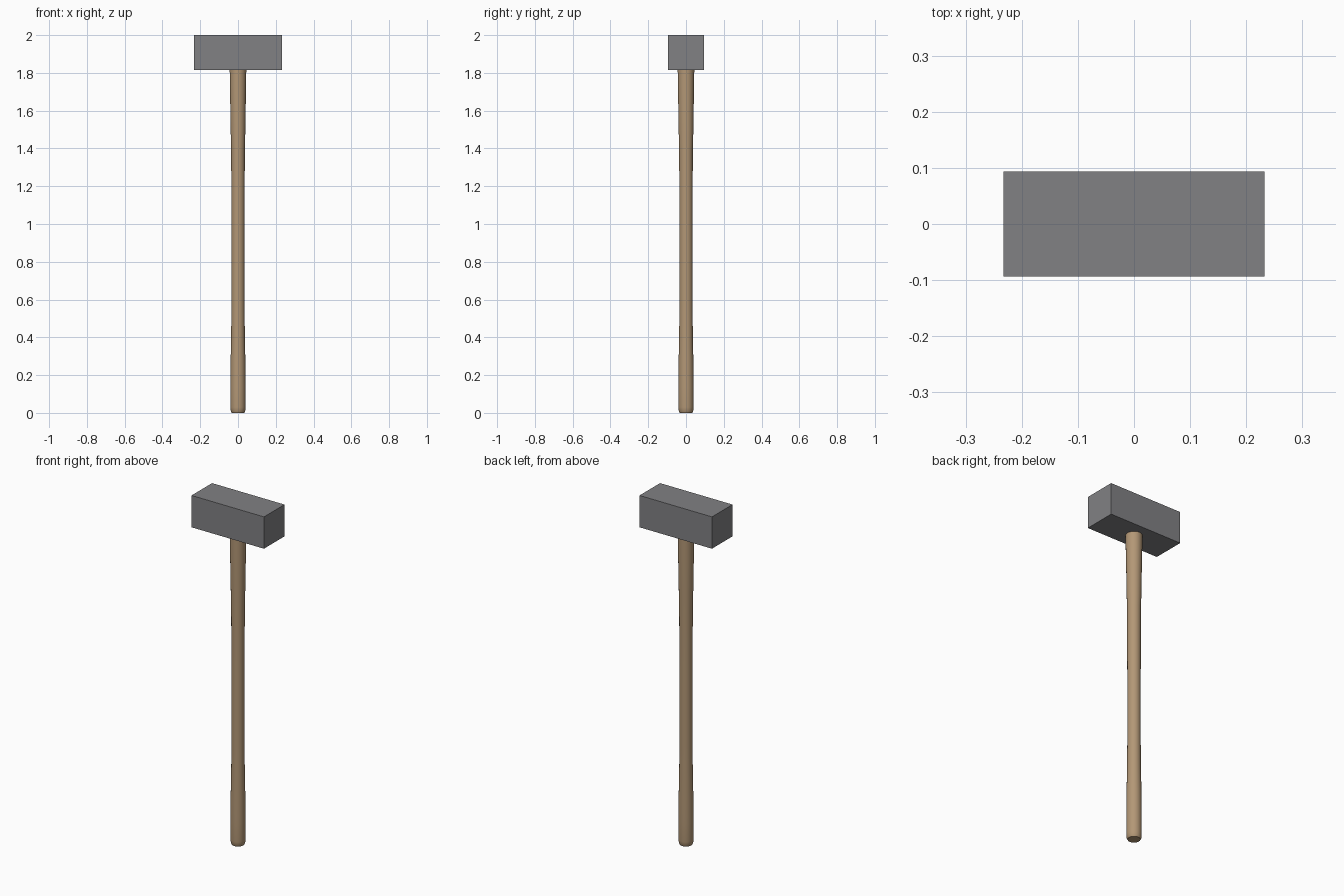
import bpy
import bmesh
from math import cos, sin, tau, radians

if "Cube" in bpy.data.objects:
    bpy.data.objects.remove(bpy.data.objects["Cube"])


def material(name, color):
    mat = bpy.data.materials.new(name)
    mat.diffuse_color = color
    mat.use_nodes = True
    mat.node_tree.nodes["Principled BSDF"].inputs["Base Color"].default_value = mat.diffuse_color
    return mat


def lathe(name, profile, sides):
    """Closed solid of revolution from (radius, z) rings."""
    bm = bmesh.new()
    rings = [[bm.verts.new((r * cos(tau * i / sides), r * sin(tau * i / sides), z))
              for i in range(sides)] for r, z in profile]
    for low, high in zip(rings, rings[1:]):
        for i in range(sides):
            j = (i + 1) % sides
            bm.faces.new((low[i], low[j], high[j], high[i]))
    bm.faces.new(rings[0][::-1])
    bm.faces.new(rings[-1])
    mesh = bpy.data.meshes.new(name)
    bm.to_mesh(mesh)
    bm.free()
    obj = bpy.data.objects.new(name, mesh)
    bpy.context.collection.objects.link(obj)
    return obj


# Wooden handle: rounded butt, slim grip, flaring towards the head
handle = lathe("handle", [
    (0.033, 0.0), (0.038, 0.008), (0.040, 0.03), (0.040, 0.14), (0.039, 0.28),
    (0.036, 0.42), (0.035, 0.57), (0.035, 1.00), (0.036, 1.38), (0.038, 1.45),
    (0.040, 1.58), (0.043, 1.74), (0.044, 1.83)], 24)
handle.data.materials.append(material("wood", (0.45, 0.31, 0.18, 1)))
bpy.context.view_layer.objects.active = handle
handle.select_set(True)
bpy.ops.object.shade_smooth_by_angle(angle=radians(40))

# Block head
bpy.ops.mesh.primitive_cube_add(size=1, location=(0, 0, 1.9075))
head = bpy.context.object
head.name = "head"
head.scale = (0.466, 0.188, 0.185)
bpy.ops.object.transform_apply(location=False, rotation=False, scale=True)
head.data.materials.append(material("steel", (0.22, 0.22, 0.23, 1)))
